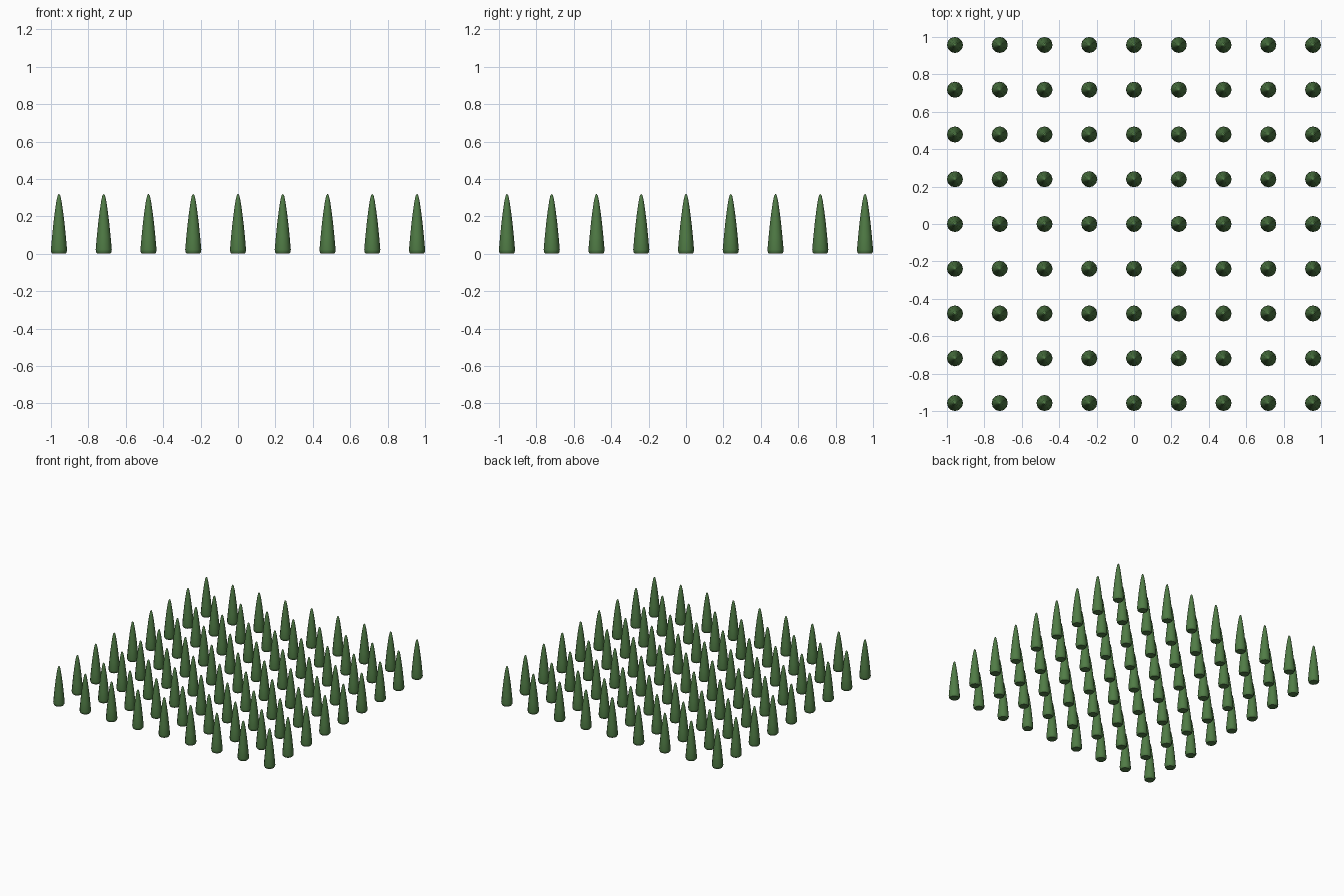
import bpy, math

if "Cube" in bpy.data.objects:
    bpy.data.objects.remove(bpy.data.objects["Cube"])

N = 9           # trees per side
SPACING = 0.2393
SIDES = 12

green = bpy.data.materials.new("foliage_green")
green.diffuse_color = (0.08, 0.2, 0.06, 1)
green.use_nodes = True
green.node_tree.nodes["Principled BSDF"].inputs["Base Color"].default_value = green.diffuse_color

# Slender tapered tree: radius, height from base rim to near the tip
profile = [(0.035, 0.0), (0.041, 0.008), (0.043, 0.022), (0.037, 0.09),
           (0.030, 0.16), (0.022, 0.225), (0.014, 0.28), (0.007, 0.312)]

verts, faces = [], []
for r, z in profile:
    for i in range(SIDES):
        a = 2 * math.pi * i / SIDES
        verts.append((r * math.cos(a), r * math.sin(a), z))
for k in range(len(profile) - 1):
    for i in range(SIDES):
        j = (i + 1) % SIDES
        a, b = k * SIDES, (k + 1) * SIDES
        faces.append((a + i, a + j, b + j, b + i))

# Closed base and tip
faces.append(tuple(reversed(range(SIDES))))
top = (len(profile) - 1) * SIDES
verts.append((0, 0, 0.32))
for i in range(SIDES):
    faces.append((top + i, top + (i + 1) % SIDES, len(verts) - 1))

mesh = bpy.data.meshes.new("conifer")
mesh.from_pydata(verts, [], faces)
mesh.materials.append(green)
mesh.shade_smooth()
mesh.set_sharp_from_angle(angle=math.radians(45))

# Square plantation of identical trees
for row in range(N):
    for col in range(N):
        tree = bpy.data.objects.new(f"conifer_{row}_{col}", mesh)
        tree.location = ((col - N // 2) * SPACING, (row - N // 2) * SPACING, 0)
        bpy.context.collection.objects.link(tree)
